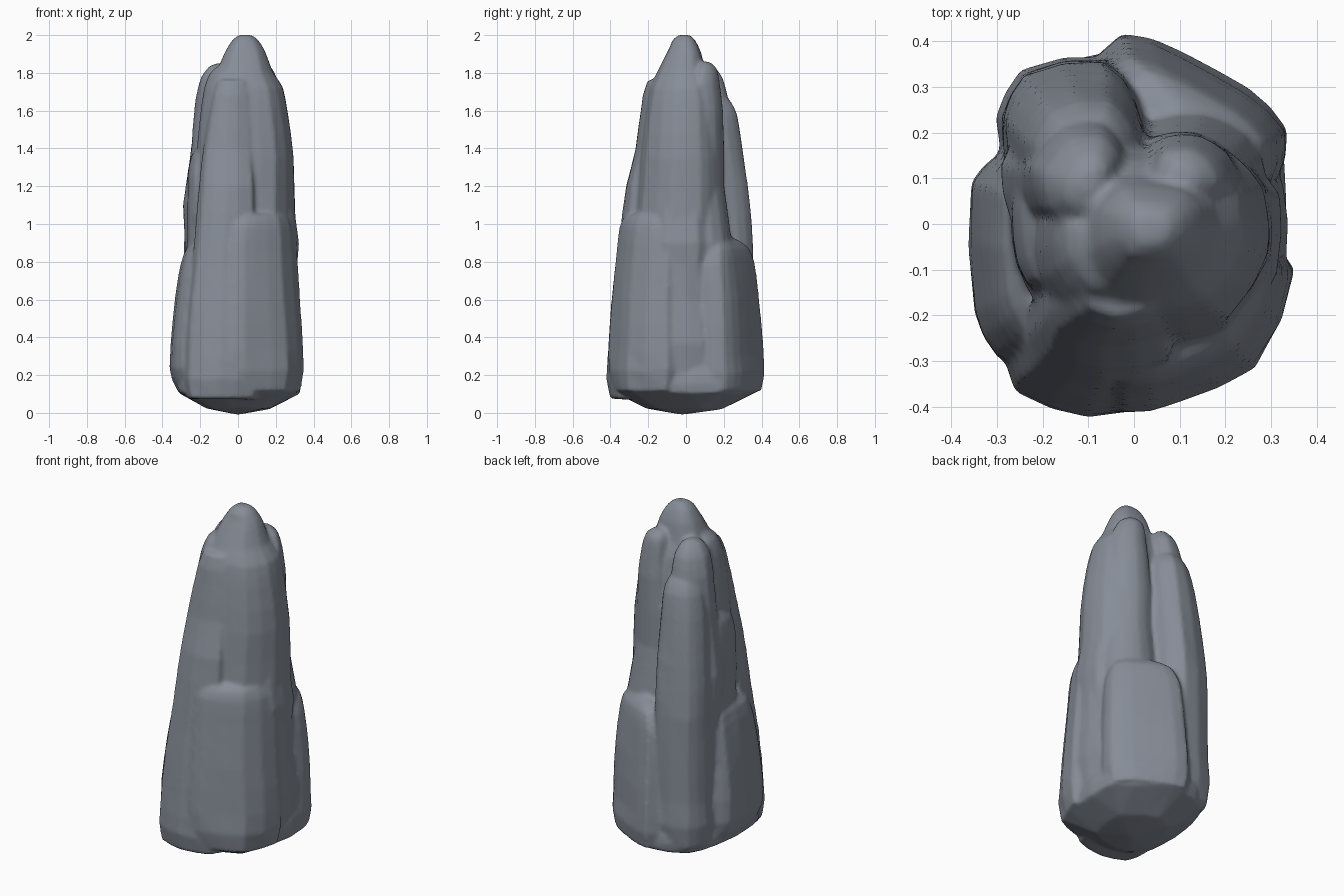
import bpy, bmesh, math
from mathutils import Vector, noise

stone = bpy.data.materials.new("slate grey stone")
stone.diffuse_color = (0.24, 0.265, 0.31, 1)
columns = []


def column(name, outline, rings, seed, bottom=None, rough=0.009):
    """Loft an outline through rings of (z, scale, x shift, y shift), about its own middle."""
    bm = bmesh.new()
    n = len(outline)
    cx = sum(p[0] for p in outline) / n
    cy = sum(p[1] for p in outline) / n
    loops = []
    for z, s, dx, dy in rings:
        loops.append([bm.verts.new((cx + dx + (x - cx) * s, cy + dy + (y - cy) * s, z))
                      for x, y in outline])
    for a, b in zip(loops, loops[1:]):
        for i in range(n):
            j = (i + 1) % n
            bm.faces.new((a[i], a[j], b[j], b[i]))
    bm.faces.new(loops[-1])
    # underside: a flat cap, or a fan to a low point
    if bottom:
        tip = bm.verts.new(bottom)
        for i in range(n):
            bm.faces.new((loops[0][(i + 1) % n], loops[0][i], tip))
    else:
        bm.faces.new(list(reversed(loops[0])))
    bmesh.ops.recalc_face_normals(bm, faces=bm.faces)
    # weathered sides
    bmesh.ops.subdivide_edges(bm, edges=bm.edges[:], cuts=1, use_grid_fill=True, smooth=0.3)
    for v in bm.verts:
        if 0.02 < v.co.z < 1.97:
            d = noise.noise_vector(Vector((v.co.x * 5, v.co.y * 5, v.co.z * 3 + seed * 7.3)))
            v.co += Vector((d.x, d.y, d.z * 0.6)) * rough
    me = bpy.data.meshes.new(name)
    bm.to_mesh(me)
    bm.free()
    ob = bpy.data.objects.new(name, me)
    bpy.context.collection.objects.link(ob)
    me.materials.append(stone)
    columns.append(ob)


# tall central spire
column("rock_pillar",
       [(.295, .08), (.305, -.08), (.20, -.24), (.02, -.28), (-.14, -.26), (-.23, -.12),
        (-.23, .08), (-.12, .19), (.08, .19), (.22, .16)],
       [(.14, 1.02, 0, 0), (.6, 1.02, 0, 0), (1.0, .99, 0, 0), (1.35, .90, .015, .01), (1.6, .80, .01, .01),
        (1.72, .70, .01, .01), (1.80, .54, 0, .01), (1.90, .40, 0, .02), (1.97, .26, 0, .02),
        (2.0, .13, 0, .02)], 1)
# shoulders around the summit
column("right_shoulder",
       [(.295, .05), (.29, -.1), (.18, -.2), (.08, -.1), (.1, .1), (.21, .14)],
       [(.6, 1, 0, 0), (1.2, .95, -.01, 0), (1.5, .9, -.03, .02), (1.66, .75, -.03, .03),
        (1.74, .5, -.04, .03), (1.78, .25, -.05, .03)], 2)
column("rear_shoulder",
       [(.25, .08), (.21, .16), (.14, .20), (.05, .19), (.02, .08), (.16, 0)],
       [(.6, 1.1, .01, .01), (1.2, 1.03, 0, 0), (1.6, .95, -.005, 0), (1.74, .8, -.01, -.01),
        (1.82, .6, -.02, -.01), (1.86, .25, -.03, -.02)], 3)
column("left_shoulder",
       [(-.03, .17), (-.05, .02), (-.15, -.02), (-.22, .03), (-.24, .12), (-.17, .22), (-.08, .23)],
       [(.8, 1.15, -.02, 0), (1.4, 1.05, 0, 0), (1.66, .95, .01, 0), (1.77, .8, .02, -.01),
        (1.83, .5, .03, -.015), (1.85, .2, .04, -.015)], 4)
column("left_front_shoulder",
       [(0, 0), (-.02, -.2), (-.12, -.2), (-.19, -.11), (-.2, 0), (-.12, .08)],
       [(.8, 1.3, -.01, 0), (1.3, 1.15, -.01, 0), (1.6, 1.0, 0, 0), (1.72, .88, .01, .01),
        (1.80, .65, .02, .02), (1.84, .25, .03, .03)], 12)
# tall slab on the back left corner
column("back_left_slab",
       [(-.29, .23), (-.24, .33), (-.06, .36), (.01, .28), (.03, .18), (-.1, .08), (-.24, .04), (-.27, .1)],
       [(.14, .97, 0, 0), (.4, 1, 0, 0), (.9, .97, 0, 0), (1.2, .90, .01, -.015), (1.45, .80, .02, -.035),
        (1.58, .70, .03, -.045), (1.64, .55, .035, -.05), (1.69, .3, .04, -.06)], 5)
# left slabs
column("left_upper_slab",
       [(-.26, .1), (-.265, -.03), (-.23, -.14), (-.1, -.12), (-.1, .1), (-.2, .16)],
       [(.3, 1.12, -.01, 0), (.9, 1.03, 0, 0), (1.25, .98, 0, 0), (1.36, .88, .01, 0),
        (1.42, .55, .03, 0)], 6)
column("left_low_slab",
       [(-.355, .09), (-.345, -.19), (-.30, -.29), (-.15, -.25), (-.12, .05), (-.2, .15), (-.30, .15)],
       [(.12, .88, .03, 0), (.24, 1, 0, 0), (.5, .95, .01, 0), (.72, .88, .03, 0),
        (.84, .75, .045, 0), (.9, .4, .07, 0)], 7)
# tall front left buttress leaning onto the spire, and broad front right slab
column("front_left_buttress",
       [(.10, -.37), (-.10, -.415), (-.26, -.36), (-.29, -.2), (-.1, -.08), (.12, -.1)],
       [(.08, .93, 0, 0), (.28, 1, 0, 0), (.6, .93, .005, .015), (.9, .81, .02, .035), (1.2, .71, .03, .05),
        (1.4, .62, .03, .085), (1.6, .52, .04, .1), (1.76, .38, .05, .11)], 8)
column("front_right_slab",
       [(.35, -.10), (.26, -.31), (.1, -.385), (-.03, -.41), (-.06, -.2), (.15, -.05), (.29, -.03)],
       [(.12, .91, 0, 0), (.33, 1, 0, 0), (.6, .94, -.01, .005), (.85, .89, -.02, .02),
        (.98, .83, -.02, .025), (1.04, .72, -.02, .03), (1.07, .45, -.02, .04)], 9)
# low slab at the back right
column("back_right_slab",
       [(.335, .20), (.25, .29), (.1, .37), (-.03, .415), (-.1, .33), (-.05, .12), (.15, .05), (.31, .09)],
       [(.12, .94, 0, 0), (.3, 1, 0, 0), (.6, .93, 0, -.01), (.78, .87, 0, -.025),
        (.87, .72, .01, -.03), (.93, .35, .03, -.05)], 10)
# tapering foot under the whole pillar
column("foot",
       [(.32, .18), (.10, .35), (-.03, .38), (-.22, .31), (-.30, .12), (-.31, -.2), (-.25, -.33),
        (-.1, -.38), (.08, -.36), (.25, -.28), (.31, -.1)],
       [(.11, 1, 0, 0), (.2, 1.0, 0, 0), (.3, .9, 0, 0)], 11, bottom=(0, -.02, -.01))

# fuse everything into one weathered rock skin
for ob in columns:
    ob.select_set(True)
pillar = columns[0]
bpy.context.view_layer.objects.active = pillar
bpy.ops.object.join()
fuse = pillar.modifiers.new("fuse", 'REMESH')
fuse.mode = 'VOXEL'
fuse.voxel_size = 0.012
soften = pillar.modifiers.new("soften", 'SMOOTH')
soften.factor = 0.5
soften.iterations = 4
bpy.ops.object.modifier_apply(modifier="fuse")
bpy.ops.object.modifier_apply(modifier="soften")
bpy.ops.object.shade_smooth_by_angle(angle=math.radians(60))
